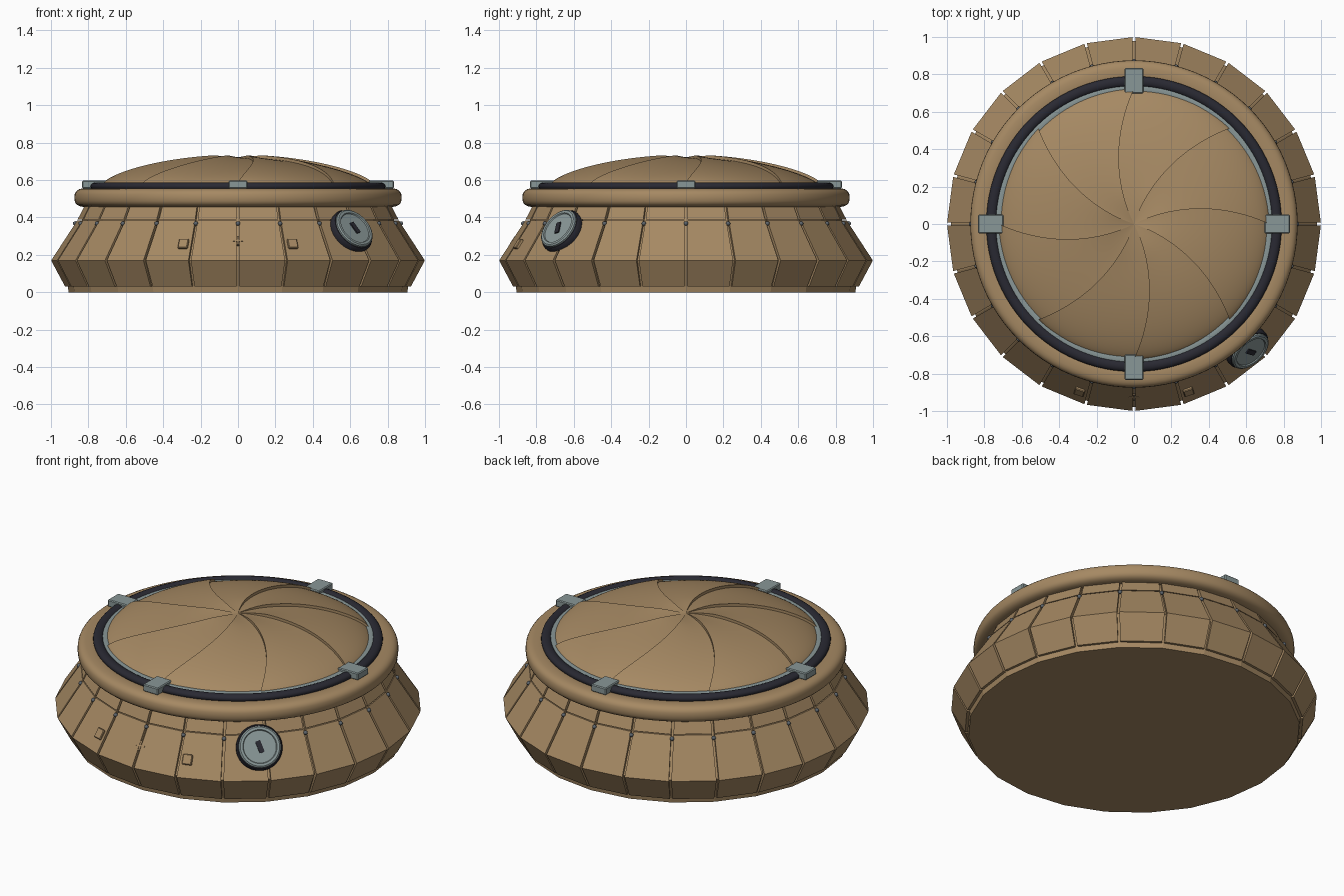
import bpy, bmesh, math
from mathutils import Matrix, Vector

if "Cube" in bpy.data.objects:
    bpy.data.objects.remove(bpy.data.objects["Cube"])


def material(name, rgb):
    m = bpy.data.materials.new(name)
    m.diffuse_color = (*rgb, 1)
    m.use_nodes = True
    m.node_tree.nodes["Principled BSDF"].inputs["Base Color"].default_value = m.diffuse_color
    return m


TAN = material("tan_plating", (0.38, 0.25, 0.125))
STEEL = material("grey_steel", (0.25, 0.31, 0.31))
RUBBER = material("dark_rubber", (0.022, 0.022, 0.032))
RIVET = material("rivet_grey", (0.11, 0.13, 0.15))


def finish(name, bm, mat, smooth=False, matrix=None):
    bmesh.ops.recalc_face_normals(bm, faces=bm.faces)
    if matrix:
        bm.transform(matrix)
    me = bpy.data.meshes.new(name)
    bm.to_mesh(me)
    bm.free()
    me.materials.append(mat)
    ob = bpy.data.objects.new(name, me)
    bpy.context.collection.objects.link(ob)
    if smooth:
        bpy.ops.object.select_all(action='DESELECT')
        ob.select_set(True)
        bpy.context.view_layer.objects.active = ob
        bpy.ops.object.shade_smooth_by_angle(angle=math.radians(35))
    return ob


def lathe(name, profile, mat, seg=96, closed=True, smooth=True, matrix=None):
    """Spin (radius, height) points; open profiles get end caps."""
    bm = bmesh.new()
    rings = [[bm.verts.new((r * math.cos(2 * math.pi * i / seg),
                            r * math.sin(2 * math.pi * i / seg), z))
              for i in range(seg)] for r, z in profile]
    pairs = list(zip(rings, rings[1:]))
    if closed:
        pairs.append((rings[-1], rings[0]))
    else:
        bm.faces.new(rings[0])
        bm.faces.new(rings[-1])
    for a, b in pairs:
        for i in range(seg):
            j = (i + 1) % seg
            bm.faces.new((a[i], a[j], b[j], b[i]))
    return finish(name, bm, mat, smooth, matrix)


def oval(r, z, a, b, n=16, power=1.0):
    pts = []
    for i in range(n):
        c, s = math.cos(2 * math.pi * i / n), math.sin(2 * math.pi * i / n)
        pts.append((r + a * math.copysign(abs(c) ** power, c),
                    z + b * math.copysign(abs(s) ** power, s)))
    return pts


def box(name, size, mat, matrix, bevel=0.0):
    bm = bmesh.new()
    bmesh.ops.create_cube(bm, size=1, matrix=Matrix.Diagonal((*size, 1)))
    if bevel:
        bmesh.ops.bevel(bm, geom=bm.edges[:], offset=bevel, segments=1, affect='EDGES')
    return finish(name, bm, mat, False, matrix)


# Faceted core, whose darker gaps show between the armour panels
SIDES = 24
lathe("body_core", [(0.905, 0), (0.91, 0.03), (0.978, 0.17), (0.835, 0.385),
                    (0.80, 0.47), (0.79, 0.50)], TAN, SIDES, False, False)

# Armour panels: three rows of solid plates with gaps at each corner
bm = bmesh.new()
GAP = 0.007
for r0, z0, r1, z1 in ((0.925, 0.03, 1.0, 0.17), (1.0, 0.17, 0.861, 0.383),
                       (0.859, 0.388, 0.82, 0.465)):
    for k in range(SIDES):
        a, b = (2 * math.pi * (k + d) / SIDES for d in (0, 1))
        layers = []
        for inset in (0, 0.03):
            quad = []
            for r, z, ends in ((r0, z0, (a, b)), (r1, z1, (b, a))):
                p, q = (Vector(((r - inset) * math.cos(t),
                                (r - inset) * math.sin(t), z)) for t in ends)
                d = (q - p).normalized() * GAP
                quad += [bm.verts.new(p + d), bm.verts.new(q - d)]
            layers.append(quad)
        out, inn = layers
        bm.faces.new(out)
        bm.faces.new(inn[::-1])
        for i in range(4):
            j = (i + 1) % 4
            bm.faces.new((out[j], out[i], inn[i], inn[j]))
finish("armour_panels", bm, TAN)

# Rivets over the panel seams
bm = bmesh.new()
for k in range(SIDES):
    t = 2 * math.pi * k / SIDES
    bmesh.ops.create_icosphere(bm, subdivisions=2, radius=0.012, matrix=Matrix.Translation(
        (0.871 * math.cos(t), 0.871 * math.sin(t), 0.368)))
finish("rivets", bm, RIVET, True)

# Rounded collar, rubber seal and steel rim
lathe("collar", oval(0.81, 0.506, 0.065, 0.05, 24, 0.75), TAN)
lathe("seal", oval(0.762, 0.566, 0.028, 0.021), RUBBER)
lathe("steel_rim", [(0.70, 0.53), (0.738, 0.53), (0.738, 0.578), (0.718, 0.582), (0.70, 0.575)], STEEL)

# Iris dome: eight overlapping spiral blades, each with a raised leading edge
BLADES, RINGS, STEPS, R = 8, 28, 12, 0.722
bm = bmesh.new()


def dome_point(i, blade, f, base=False):
    u = math.sin(0.5 * math.pi * i / RINGS)
    t = 2 * math.pi * (blade + f) / BLADES + math.radians(26) * (1 - u)
    z = 0.565 + 0.155 * max(0.0, 1 - u * u) ** 0.7
    lift = 0 if base else 0.016 * (1 - f) ** 1.5 * min(1, u * 5)
    return bm.verts.new((R * u * math.cos(t), R * u * math.sin(t), z + lift))


for blade in range(BLADES):
    grid = [[dome_point(i, blade, s / STEPS) for s in range(STEPS + 1)]
            for i in range(RINGS + 1)]
    edge = [dome_point(i, blade, 0, True) for i in range(RINGS + 1)]
    for i in range(RINGS):
        for s in range(STEPS):
            bm.faces.new((grid[i][s], grid[i + 1][s], grid[i + 1][s + 1], grid[i][s + 1]))
        bm.faces.new((edge[i], edge[i + 1], grid[i + 1][0], grid[i][0]))
bmesh.ops.remove_doubles(bm, verts=bm.verts, dist=0.0004)
finish("iris_dome", bm, TAN, True)

# Four clamps across the seal
for k in range(4):
    box("clamp", (0.135, 0.10, 0.042), STEEL,
        Matrix.Rotation(k * math.pi / 2, 4, 'Z') @ Matrix.Translation((0.766, 0, 0.576)), 0.005)


# Frame on the sloped wall: local x across, y up the slope, z outward
def wall_frame(angle, radius, z):
    return (Matrix.Rotation(math.radians(angle), 4, 'Z') @ Matrix.Translation((radius, 0, z))
            @ Matrix.Rotation(math.radians(90), 4, 'Z')
            @ Matrix.Rotation(math.radians(57), 4, 'X'))


# Round lock with raised rim and slot
lock = wall_frame(-47.6, 0.882, 0.315)
lathe("lock_housing", [(0.118, -0.03), (0.127, 0.0), (0.127, 0.03), (0.12, 0.042)],
      RUBBER, 40, False, True, lock)
lathe("lock_face", [(0.116, 0.03), (0.116, 0.052), (0.108, 0.058), (0.094, 0.058),
                    (0.090, 0.052)], STEEL, 40, False, True, lock)
box("lock_slot", (0.028, 0.068, 0.012), RUBBER,
    lock @ Matrix.Rotation(math.radians(18), 4, 'Z') @ Matrix.Translation((0, 0, 0.053)))

# Small square plates and a cross mark on the front wall
for side in (-1, 1):
    box("square_plate", (0.054, 0.058, 0.03), TAN,
        wall_frame(-90 + side * 18, 0.938, 0.255), 0.004)
for size in ((0.055, 0.01, 0.012), (0.01, 0.055, 0.012)):
    box("cross_mark", size, TAN, wall_frame(-90, 0.925, 0.275))
